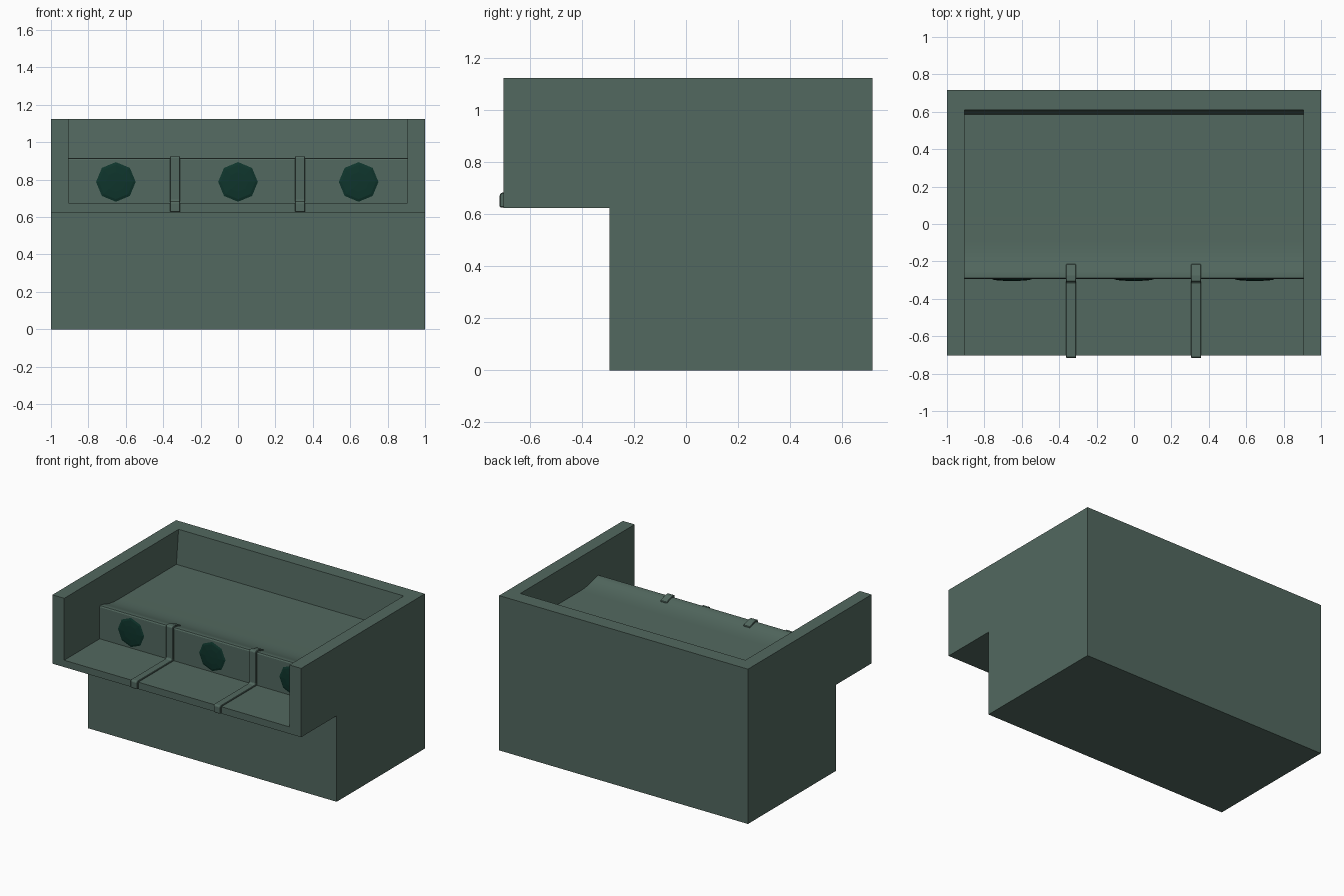
import bpy, math

if "Cube" in bpy.data.objects:
    bpy.data.objects.remove(bpy.data.objects["Cube"])


def material(name, color):
    m = bpy.data.materials.new(name)
    m.diffuse_color = (*color, 1)
    m.use_nodes = True
    m.node_tree.nodes["Principled BSDF"].inputs["Base Color"].default_value = m.diffuse_color
    return m


shell_mat = material("grey_green", (0.085, 0.14, 0.115))
dot_mat = material("dark_green", (0.0045, 0.035, 0.025))


def extrude_x(name, profile, x0, x1, mat):
    """Closed (y, z) profile extruded from x0 to x1."""
    n = len(profile)
    verts = [(x, y, z) for x in (x0, x1) for y, z in profile]
    faces = [tuple(range(n))[::-1], tuple(range(n, 2 * n))]
    faces += [(i, (i + 1) % n, n + (i + 1) % n, n + i) for i in range(n)]
    me = bpy.data.meshes.new(name)
    me.from_pydata(verts, [], faces)
    me.materials.append(mat)
    ob = bpy.data.objects.new(name, me)
    bpy.context.collection.objects.link(ob)
    bpy.context.view_layer.objects.active = ob
    bpy.ops.object.select_all(action='DESELECT')
    ob.select_set(True)
    bpy.ops.object.mode_set(mode='EDIT')
    bpy.ops.mesh.select_all(action='SELECT')
    bpy.ops.mesh.normals_make_consistent(inside=False)
    bpy.ops.object.mode_set(mode='OBJECT')
    return ob


# Cavity: front ledge, riser, rounded lip, basin floor, leaning back wall
cavity = extrude_x("cavity_cutter", [
    (-0.9, 0.675), (-0.295, 0.675), (-0.295, 0.905), (-0.29, 0.914),
    (-0.275, 0.915), (-0.25, 0.909), (-0.22, 0.899), (-0.18, 0.889),
    (-0.13, 0.882), (-0.08, 0.88), (0.585, 0.88), (0.61, 1.125),
    (0.61, 1.3), (-0.9, 1.3)], -0.905, 0.905, shell_mat)

# Main body with overhanging front
body = extrude_x("basin_body", [
    (-0.703, 1.125), (0.717, 1.125), (0.717, 0), (-0.295, 0),
    (-0.295, 0.625), (-0.703, 0.625)], -1, 1, shell_mat)
cut = body.modifiers.new("cavity", 'BOOLEAN')
cut.operation, cut.solver, cut.object = 'DIFFERENCE', 'EXACT', cavity
bpy.ops.object.modifier_apply(modifier=cut.name)
bpy.data.objects.remove(cavity)
bpy.ops.object.shade_smooth_by_angle(angle=math.radians(28))

# Divider straps wrapping ledge, riser and lip
for side, x in (("left", -0.336), ("right", 0.332)):
    strap = extrude_x(side + "_divider_strap", [
        (-0.717, 0.627), (-0.717, 0.675), (-0.709, 0.684), (-0.317, 0.684),
        (-0.309, 0.692), (-0.309, 0.918), (-0.302, 0.925), (-0.275, 0.925),
        (-0.215, 0.905), (-0.215, 0.87), (-0.28, 0.87), (-0.28, 0.66),
        (-0.69, 0.66), (-0.69, 0.627)], x - 0.027, x + 0.027, shell_mat)
    bev = strap.modifiers.new("soft_edges", 'BEVEL')
    bev.width, bev.segments = 0.003, 1

# Shallow eight-sided domes on the riser
for i, x in enumerate((-0.653, 0, 0.645)):
    bpy.ops.mesh.primitive_uv_sphere_add(
        segments=8, ring_count=6, radius=0.106, location=(x, -0.295, 0.788),
        rotation=(math.pi / 2, 0, 0))
    dot = bpy.context.object
    dot.name = f"riser_dome_{i + 1}"
    dot.scale = (1, 1, 0.09)
    dot.data.materials.append(dot_mat)
